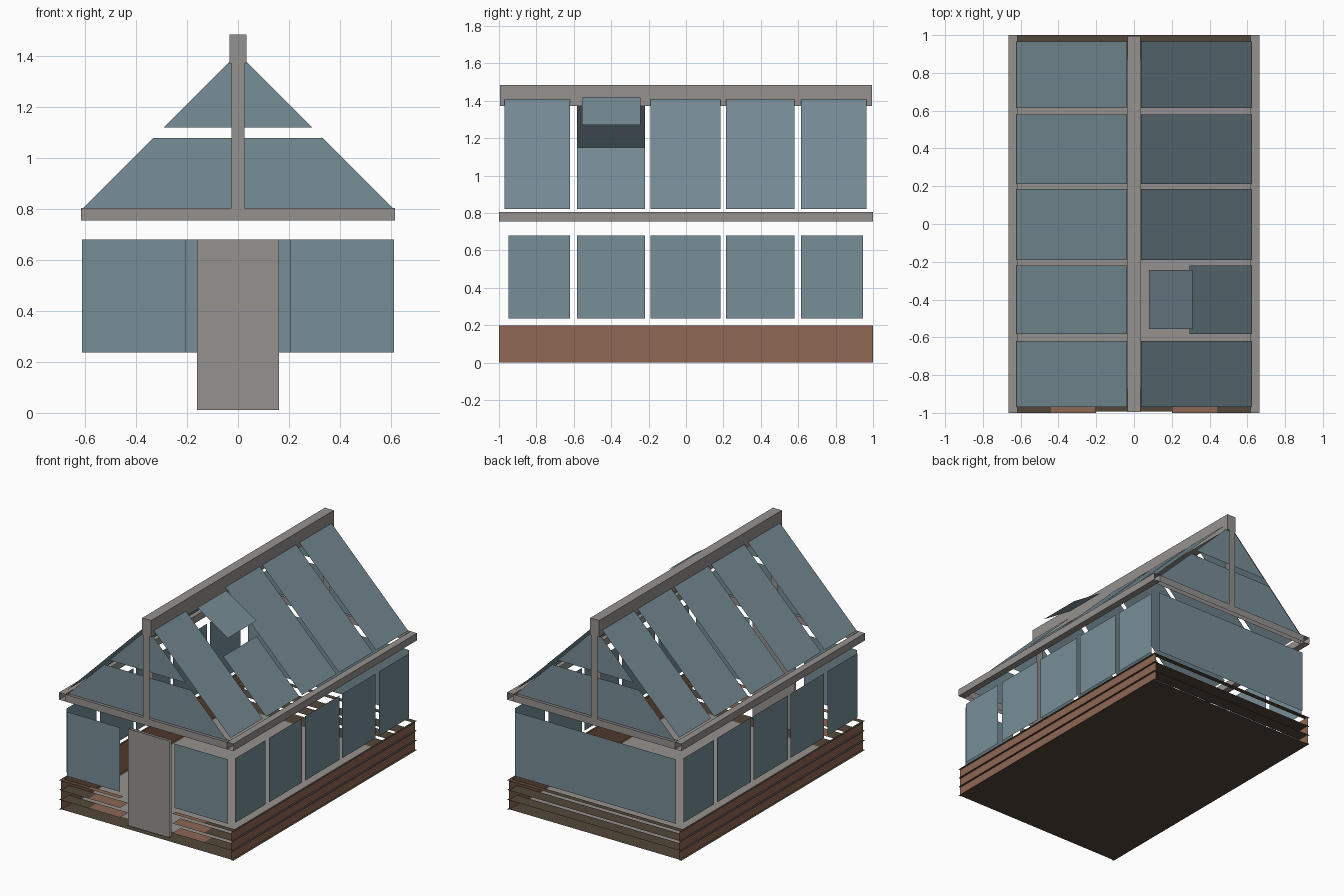
import bpy

cube = bpy.data.objects.get("Cube")
if cube:
    bpy.data.objects.remove(cube)


def material(name, rgb):
    m = bpy.data.materials.new(name)
    m.use_nodes = True
    m.diffuse_color = (*rgb, 1)
    m.node_tree.nodes["Principled BSDF"].inputs["Base Color"].default_value = (*rgb, 1)
    return m


glass = material("blue_grey_glass", (0.185, 0.268, 0.31))
grey = material("warm_grey_frame", (0.30, 0.284, 0.272))
brown = material("brown_boards", (0.27, 0.135, 0.09))
dark = material("dark_wood", (0.085, 0.062, 0.042))


def mesh(name, verts, faces, mat):
    me = bpy.data.meshes.new(name)
    me.from_pydata(verts, [], faces)
    me.materials.append(mat)
    ob = bpy.data.objects.new(name, me)
    bpy.context.collection.objects.link(ob)
    return ob


def sheet(name, pts, mat):
    """One flat polygon."""
    return mesh(name, pts, [range(len(pts))], mat)


def box(name, x, y, z, mat, skip=""):
    """Box from ranges; skip lists the axes whose end faces stay open."""
    v = [(a, b, c) for a in x for b in y for c in z]
    ends = {"x": [(0, 1, 3, 2), (4, 6, 7, 5)],
            "y": [(0, 4, 5, 1), (2, 3, 7, 6)],
            "z": [(0, 2, 6, 4), (1, 5, 7, 3)]}
    return mesh(name, v, [f for k in ends if k not in skip for f in ends[k]], mat)


def upright(name, outline, y, mat):
    """Flat polygon in the plane of the gable."""
    return sheet(name, [(x, y, z) for x, z in outline], mat)


def level(name, x, y, z, mat):
    """Flat horizontal rectangle."""
    return sheet(name, [(x[0], y[0], z), (x[1], y[0], z),
                        (x[1], y[1], z), (x[0], y[1], z)], mat)


def along(name, a, b, y, mat):
    """Flat strip from (x, z) point a to b, running along y."""
    return sheet(name, [(a[0], y[0], a[1]), (a[0], y[1], a[1]),
                        (b[0], y[1], b[1]), (b[0], y[0], b[1])], mat)


W = 0.664
WALL = 0.643
BOARD = 0.2 / 3
bays = [(-0.97, -0.62), (-0.583, -0.22), (-0.19, 0.185), (0.213, 0.58), (0.615, 0.965)]

# Dark base with a grey floor on it
level("floor_base", (-W, W), (-0.993, 0.993), 0, dark)
level("floor", (-0.63, 0.63), (-0.87, 0.87), 0.003, grey)

# Long sides: boarding with ledges, glass, eave beam, roof panes
for side, label in ((1, "left"), (-1, "right")):
    along(f"{label}_boarding", (side * 0.65, 0), (side * 0.65, 0.2), (-1, 1), brown)
    for i in range(4):
        z = i * BOARD
        along(f"{label}_board_ledge_{i}", (side * W, z), (side * 0.65, z), (-1, 1), dark)
    box(f"{label}_eave_beam", sorted((side * 0.617, side * W)), (-1, 1), (0.755, 0.805), grey, "y")
    for i, (y0, y1) in enumerate(bays):
        wall = (max(y0, -0.95), min(y1, 0.945))
        along(f"{label}_wall_pane_{i}", (side * WALL, 0.237), (side * WALL, 0.68), wall, glass)
        top = 0.295 if side == 1 and i == 1 else 0.037
        along(f"{label}_roof_pane_{i}", (side * top, 1.445 - top), (side * 0.622, 0.823), (y0, y1), glass)

# Open roof vent
along("roof_vent_flap", (0.08, 1.418), (0.31, 1.27), (-0.555, -0.243), glass)

# Gable ends: slats, beam, post, upper panes
for end, label in ((-1, "front"), (1, "back")):
    strip = sorted((end, end * 0.965))
    for i in range(1, 4):
        z = i * BOARD
        reach = sorted((end, end * (0.965 if i == 3 else 0.91)))
        if end == -1:
            for s in (-1, 1):
                level(f"front_slat_outer_{i}_{s}", sorted((s * 0.44, s * 0.65)), reach, z, dark)
                level(f"front_slat_inner_{i}_{s}", sorted((s * 0.2, s * 0.44)), reach, z, brown)
        else:
            level(f"back_slat_{i}", (-0.65, 0.65), reach, z, dark)
    box(f"{label}_eave_beam", (-0.617, 0.617), strip, (0.755, 0.805), grey, "xz")
    box(f"{label}_gable_post", (-0.026, 0.026), strip, (0.805, 1.375), grey, "xz")
    upright(f"{label}_gable_lower_pane",
            [(-0.607, 0.805), (0.607, 0.805), (0.332, 1.08), (-0.332, 1.08)], end * 0.982, glass)
    upright(f"{label}_gable_upper_pane",
            [(-0.292, 1.12), (0.292, 1.12), (0, 1.412)], end * 0.982, glass)


# Glass of the end walls
def wall_pane(name, x0, x1, y):
    upright(name, [(x0, 0.237), (x1, 0.237), (x1, 0.68), (x0, 0.68)], y, glass)


wall_pane("front_right_wall_pane", -0.613, -0.207, -0.987)
wall_pane("front_left_wall_pane", 0.207, 0.613, -0.987)
wall_pane("back_wall_pane", -0.613, 0.613, 0.987)

# Ridge beam and door
box("ridge_beam", (-0.034, 0.034), (-0.995, 0.995), (1.372, 1.485), grey)
box("door", (-0.16, 0.16), (-0.972, -0.952), (0.012, 0.68), grey, "xz")
